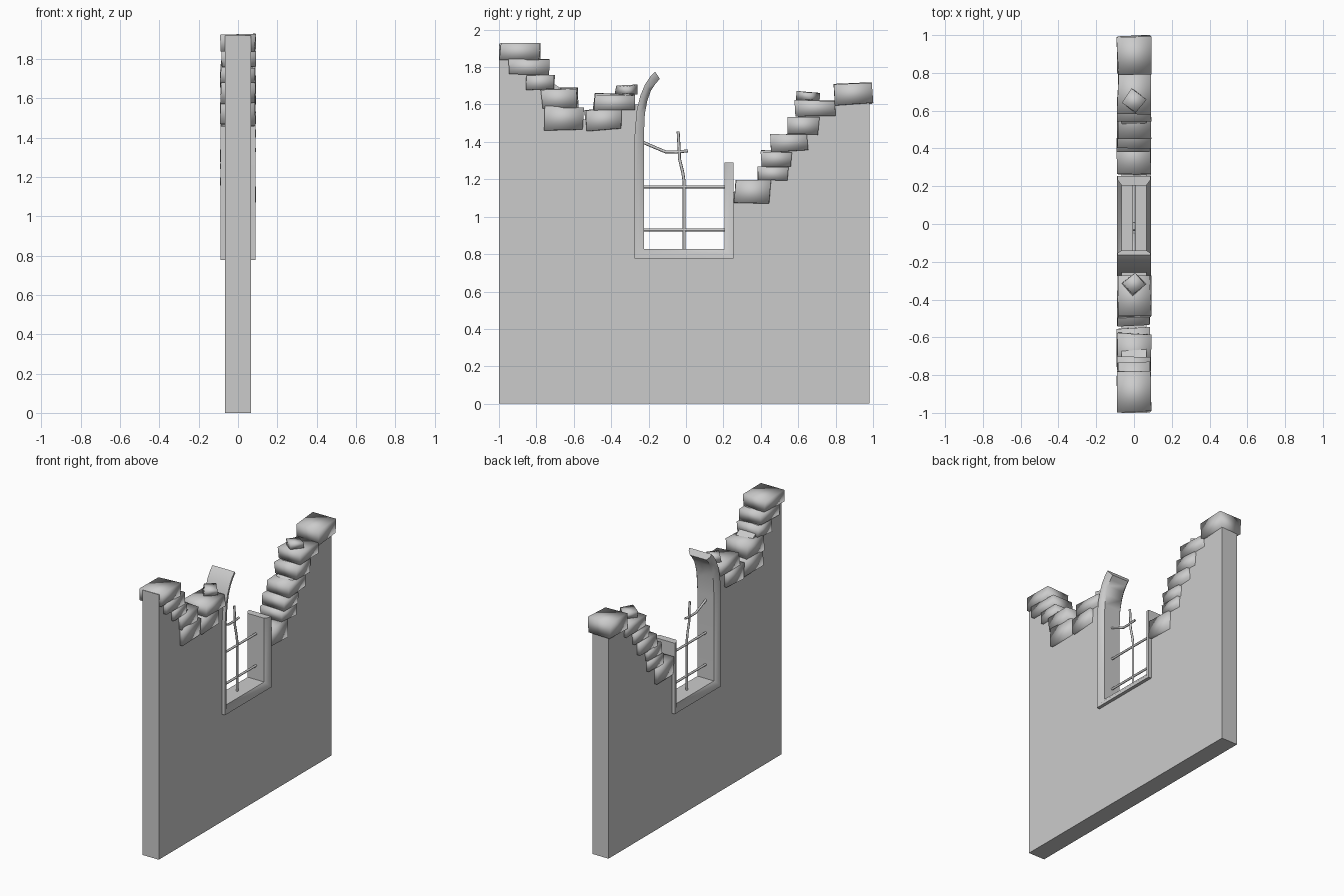
import bpy, bmesh, math, random
from mathutils import Vector, Matrix

if "Cube" in bpy.data.objects:
    bpy.data.objects.remove(bpy.data.objects["Cube"])

random.seed(4)


def make_object(name, verts, faces, smooth=True):
    mesh = bpy.data.meshes.new(name)
    mesh.from_pydata(verts, [], faces)
    bm = bmesh.new()
    bm.from_mesh(mesh)
    bmesh.ops.recalc_face_normals(bm, faces=bm.faces)
    bm.to_mesh(mesh)
    bm.free()
    for p in mesh.polygons:
        p.use_smooth = smooth
    obj = bpy.data.objects.new(name, mesh)
    bpy.context.collection.objects.link(obj)
    return obj


def loft(name, rings, smooth=True):
    n = len(rings[0])
    verts = [v for r in rings for v in r]
    faces = [tuple(range(n)), tuple(range(len(verts) - n, len(verts)))]
    for k in range(len(rings) - 1):
        for i in range(n):
            j = (i + 1) % n
            faces.append((k * n + i, k * n + j, (k + 1) * n + j, (k + 1) * n + i))
    return make_object(name, verts, faces, smooth)


# Broken wall slab: y/z outline extruded in x
outline = [(-1, 0), (0.98, 0), (0.98, 1.66), (0.81, 1.65), (0.78, 1.58),
           (0.61, 1.57), (0.58, 1.48), (0.49, 1.40), (0.44, 1.31), (0.42, 1.23),
           (0.40, 1.14), (0.23, 1.13), (0.23, 0.80), (-0.25, 0.80), (-0.25, 1.60),
           (-0.48, 1.60), (-0.50, 1.52), (-0.58, 1.52), (-0.60, 1.64),
           (-0.72, 1.72), (-0.76, 1.80), (-0.80, 1.88), (-1, 1.92)]
loft("wall", [[(x, y, z) for y, z in outline] for x in (-0.065, 0.065)], False)

# Loose stones along the broken edge: y min, y max, z min, z max, tilt in degrees
stones = [(-0.995, -0.78, 1.84, 1.925, 0), (-0.95, -0.73, 1.76, 1.845, 1),
          (-0.86, -0.70, 1.68, 1.76, 0), (-0.775, -0.58, 1.58, 1.685, 2),
          (-0.755, -0.55, 1.465, 1.585, -1), (-0.54, -0.345, 1.465, 1.57, 2),
          (-0.495, -0.275, 1.57, 1.655, -1), (0.26, 0.45, 1.07, 1.195, -1),
          (0.38, 0.545, 1.195, 1.27, 1), (0.40, 0.565, 1.27, 1.35, -1),
          (0.45, 0.65, 1.35, 1.44, 2), (0.545, 0.71, 1.445, 1.53, -1),
          (0.58, 0.80, 1.535, 1.62, 0), (0.79, 0.996, 1.60, 1.715, 2)]


def stone(name, centre, size, tilt=0, turn=0):
    bm = bmesh.new()
    bmesh.ops.create_cube(bm, size=1)
    for v in bm.verts:
        v.co = Vector([c * s for c, s in zip(v.co, size)])
        v.co += Vector([random.uniform(-0.006, 0.006) for _ in range(3)])
    m = (Matrix.Translation(centre) @ Matrix.Rotation(math.radians(turn), 4, 'Z')
         @ Matrix.Rotation(math.radians(tilt), 4, 'X'))
    bm.transform(m)
    bm.verts.ensure_lookup_table()
    verts = [v.co[:] for v in bm.verts]
    faces = [[v.index for v in f.verts] for f in bm.faces]
    bm.free()
    make_object(name, verts, faces)


for i, (y0, y1, z0, z1, tilt) in enumerate(stones):
    stone(f"stone_{i + 1}", (0, (y0 + y1) / 2, (z0 + z1) / 2),
          (0.173, y1 - y0 - 0.004, z1 - z0), tilt)

# Two small capping stones turned on their corner
stone("cap_stone_left", (0, -0.315, 1.677), (0.09, 0.09, 0.045), 2, 40)
stone("cap_stone_right", (0, 0.65, 1.643), (0.09, 0.09, 0.045), -2, 55)

# Window frame: tapered section swept between outer and inner paths
outer = [(-0.165, 1.775), (-0.19, 1.75), (-0.22, 1.705), (-0.245, 1.645),
         (-0.263, 1.57), (-0.274, 1.45), (-0.275, 0.777), (0.255, 0.777), (0.255, 1.29)]
inner = [(-0.14, 1.737), (-0.162, 1.712), (-0.187, 1.675), (-0.207, 1.62),
         (-0.22, 1.55), (-0.225, 1.44), (-0.225, 0.828), (0.205, 0.828), (0.205, 1.29)]
section = [(-0.089, 0), (-0.086, 0.45), (-0.066, 1), (0.066, 1), (0.086, 0.45), (0.089, 0)]
rings = [[(x, a[0] + (b[0] - a[0]) * t, a[1] + (b[1] - a[1]) * t) for x, t in section]
         for a, b in zip(outer, inner)]
loft("window_frame", rings)


# Bars as thin tubes
def bar(name, pts, r=0.008):
    rings = []
    pts = [Vector((0, y, z)) for y, z in pts]
    for i, p in enumerate(pts):
        d = (pts[min(i + 1, len(pts) - 1)] - pts[max(i - 1, 0)]).normalized()
        side = d.cross(Vector((1, 0, 0)))
        rings.append([(p + r * (Vector((1, 0, 0)) * math.cos(a) + side * math.sin(a)))[:]
                      for a in [k * math.tau / 8 for k in range(8)]])
    loft(name, rings)


bar("upright_bar", [(-0.01, 0.81), (-0.01, 1.19), (-0.018, 1.24), (-0.035, 1.31),
                    (-0.037, 1.37), (-0.042, 1.455)])
bar("lower_crossbar", [(-0.235, 0.93), (0.215, 0.93)])
bar("upper_crossbar", [(-0.235, 1.16), (0.215, 1.16)])
bar("broken_crossbar", [(-0.235, 1.40), (-0.17, 1.372), (-0.11, 1.347),
                        (-0.05, 1.346), (0.01, 1.352)])

# Keep hard edges crisp on the frame, bars and stones
for o in bpy.context.scene.objects:
    o.select_set(o.name != "wall" and "stone" not in o.name)
bpy.context.view_layer.objects.active = bpy.data.objects["window_frame"]
bpy.ops.object.shade_smooth_by_angle(angle=math.radians(50))
